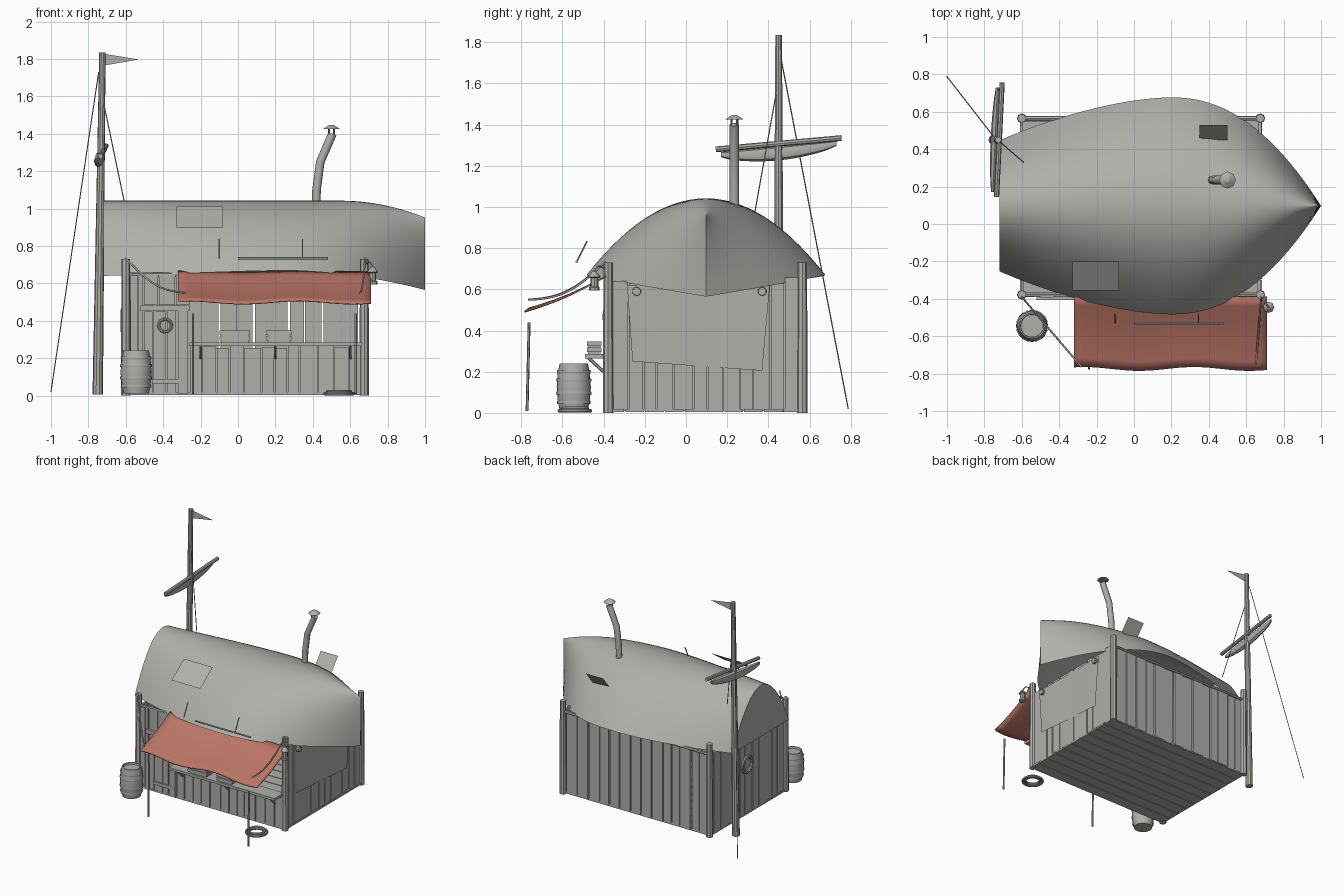
import bpy, bmesh, math, random
from mathutils import Vector, Matrix

random.seed(4)
if "Cube" in bpy.data.objects:
    bpy.data.objects.remove(bpy.data.objects["Cube"])


def material(name, rgb):
    m = bpy.data.materials.new(name)
    m.use_nodes = True
    m.diffuse_color = (*rgb, 1)
    m.node_tree.nodes["Principled BSDF"].inputs["Base Color"].default_value = (*rgb, 1)
    return m


GREY = material("weathered grey", (0.43, 0.43, 0.41))
RED = material("faded red cloth", (0.50, 0.18, 0.135))


def finish(name, bm, mat=GREY, smooth=False):
    mesh = bpy.data.meshes.new(name)
    bm.to_mesh(mesh)
    bm.free()
    ob = bpy.data.objects.new(name, mesh)
    bpy.context.collection.objects.link(ob)
    mesh.materials.append(mat)
    if smooth:
        bpy.ops.object.select_all(action="DESELECT")
        ob.select_set(True)
        bpy.context.view_layer.objects.active = ob
        bpy.ops.object.shade_smooth_by_angle(angle=math.radians(35))
    return ob


def add_box(bm, lo, hi):
    lo, hi = Vector(lo), Vector(hi)
    m = Matrix.Translation((lo + hi) / 2) @ Matrix.Diagonal((*(hi - lo), 1))
    bmesh.ops.create_cube(bm, size=1, matrix=m)


def add_rod(bm, a, b, r1, r2=None, sides=10):
    a, b = Vector(a), Vector(b)
    rot = (b - a).to_track_quat("Z", "Y").to_matrix().to_4x4()
    bmesh.ops.create_cone(bm, cap_ends=True, segments=sides, radius1=r1,
                          radius2=r1 if r2 is None else r2, depth=(b - a).length,
                          matrix=Matrix.Translation((a + b) / 2) @ rot)


def box(name, lo, hi):
    bm = bmesh.new()
    add_box(bm, lo, hi)
    return finish(name, bm)


def rod(name, a, b, r1, r2=None, sides=10):
    bm = bmesh.new()
    add_rod(bm, a, b, r1, r2, sides)
    return finish(name, bm, smooth=True)


def grid(name, fn, nu, nv, mat=GREY, smooth=True, caps=False):
    """Sheet through fn(u, v) with u and v from 0 to 1."""
    bm = bmesh.new()
    rows = [[bm.verts.new(fn(i / nu, j / nv)) for j in range(nv + 1)] for i in range(nu + 1)]
    for p, q in zip(rows, rows[1:]):
        for j in range(nv):
            bm.faces.new((p[j], q[j], q[j + 1], p[j + 1]))
    if caps:
        bm.faces.new(rows[0])
    bmesh.ops.remove_doubles(bm, verts=bm.verts, dist=1e-4)
    bmesh.ops.recalc_face_normals(bm, faces=bm.faces)
    return finish(name, bm, mat, smooth)


def lathe(name, profile, at, sides=20):
    def fn(u, v):
        r, z = profile[round(v * (len(profile) - 1))]
        a = u * math.tau
        return Vector(at) + Vector((r * math.cos(a), r * math.sin(a), z))
    return grid(name, fn, sides, len(profile) - 1)


def ring(name, at, big, small, rot=Matrix()):
    def fn(u, v):
        a, b = u * math.tau, v * math.tau
        r = big + small * math.cos(b)
        return Vector(at) + rot @ Vector((r * math.cos(a), r * math.sin(a), small * math.sin(b)))
    return grid(name, fn, 24, 8)


def tube(name, points, r, res=2):
    cu = bpy.data.curves.new(name, "CURVE")
    cu.dimensions, cu.bevel_depth, cu.bevel_resolution, cu.use_fill_caps = "3D", r, res, True
    sp = cu.splines.new("POLY")
    sp.points.add(len(points) - 1)
    for p, co in zip(sp.points, points):
        p.co = (*co, 1)
    cu.materials.append(GREY)
    ob = bpy.data.objects.new(name, cu)
    bpy.context.collection.objects.link(ob)
    return ob


def planks(name, axis, start, end, across, z0, z1, width=0.075, gap=0.005, wide=0.0):
    """Row of uneven upright boards along axis 0 (x) or 1 (y)."""
    bm, t, n = bmesh.new(), start, 0
    while t < end - 0.01:
        w = min(width * random.uniform(0.75, 1.25), end - t)
        c = across + random.uniform(-0.004, 0.004)
        top = z1 + random.uniform(-0.012, 0.008)
        lo, hi = [t, c - 0.008, z0], [t + w, c + 0.008, top]
        if axis:
            lo[:2], hi[:2] = lo[1::-1], hi[1::-1]
        add_box(bm, lo, hi)
        n += 1
        t += w + (wide if wide and n % 2 == 0 else gap)
    return finish(name, bm)


# Upturned hull used as the roof
def hull(u, v):
    x, s = -0.72 + 1.72 * u, 2 * v - 1
    if x > 0.2:
        k = (x - 0.2) / 0.8
        w, edge = 0.58 * (1 - k ** 2.17), 0.67 - 0.105 * k * k
    else:
        k = (0.2 - x) / 0.92
        w, edge = 0.58 - 0.23 * k ** 1.7, 0.67 - 0.03 * k
    ridge = 1.042 - 0.09 * max(0, (x - 0.55) / 0.45) ** 2
    return (x, 0.097 + w * s, edge + (ridge - edge) * (1 - s * s))


grid("hull_roof", hull, 40, 28, caps=True)
grid("roof_patch", lambda u, v: (-0.33 + 0.25 * u, -0.355 + 0.155 * v, 0.9 + 0.11 * v), 1, 1)
grid("open_hatch", lambda u, v: (0.35 + 0.15 * u, 0.45 + 0.08 * v, 0.875 + 0.1 * v), 1, 1)

# Floor boards
bm = bmesh.new()
for i in range(10):
    y = -0.39 + i * 0.096
    add_box(bm, (-0.61, y, 0.004), (0.685, y + 0.09, 0.018))
finish("floor_boards", bm)

# Corner posts, rails and board walls
for side, x in (("right", -0.6), ("left", 0.675)):
    for end, y in (("front", -0.378), ("back", 0.565)):
        rod(f"{end}_{side}_post", (x, y, 0), (x, y, 0.73), 0.026, 0.023, 8)
for end, y in (("front", -0.378), ("back", 0.565)):
    rod(f"{end}_top_rail", (-0.6, y, 0.645), (0.675, y, 0.645), 0.012, sides=8)
planks("back_wall", 0, -0.58, 0.66, 0.56, 0.01, 0.65, wide=0.012)
planks("left_wall", 1, -0.36, 0.55, 0.67, 0.01, 0.65)
planks("right_wall", 1, -0.36, 0.55, -0.6, 0.01, 0.65)
planks("counter_front", 0, -0.255, 0.655, -0.385, 0.01, 0.265)
planks("wall_above_door", 0, -0.5, -0.26, -0.385, 0.485, 0.65, width=0.08)
planks("wall_beside_door", 0, -0.575, -0.51, -0.385, 0.01, 0.65, width=0.03)

# Door
planks("door", 0, -0.5, -0.33, -0.385, 0.02, 0.46, width=0.055)
box("door_lintel", (-0.52, -0.405, 0.452), (-0.26, -0.38, 0.482))
box("door_jamb", (-0.32, -0.4, 0.01), (-0.268, -0.375, 0.455))
box("door_rail", (-0.46, -0.402, 0.065), (-0.27, -0.39, 0.09))
turn_x = Matrix.Rotation(math.pi / 2, 4, "X")
turn_y = Matrix.Rotation(math.pi / 2, 4, "Y")
ring("door_porthole", (-0.39, -0.396, 0.375), 0.034, 0.008, turn_x)
ring("side_porthole", (-0.615, 0.12, 0.40), 0.06, 0.012, turn_y)

# Counter shelf and goods
box("counter_shelf", (-0.26, -0.49, 0.265), (0.66, -0.37, 0.285))
for i, x in enumerate((-0.2, 0.2, 0.6)):
    rod(f"shelf_bracket_{i}", (x, -0.4, 0.2), (x, -0.475, 0.268), 0.008, sides=6)
for i, (x0, x1) in enumerate(((-0.1, 0.065), (0.15, 0.285))):
    bm = bmesh.new()
    add_box(bm, (x0 + 0.01, -0.475, 0.285), (x1 - 0.01, -0.415, 0.335))
    for z in (0.295, 0.325):
        add_box(bm, (x0, -0.482, z), (x1, -0.41, z + 0.022))
    finish(f"counter_crate_{i}", bm)

# Hung cloth and beam ends on the left wall
grid("wall_cloth", lambda u, v: (0.688 + 0.004 * math.sin(9 * u),
     (-0.26 + 0.63 * u) * (1 + 0.1 * v), (0.25 - 0.045 * u) * (1 - v) + 0.62 * v), 8, 4)
for i, y in enumerate((-0.24, 0.37)):
    rod(f"beam_end_{i}", (0.66, y, 0.59), (0.71, y, 0.59), 0.024, 0.02)

# Awning with poles, stays and lashing bar
def awning(u, v):
    wave = 0.008 * math.sin(11 * u + 1) * (0.3 + v)
    return (-0.32 + 1.03 * u, -0.39 - 0.385 * v + wave,
            0.668 - 0.165 * v - 0.015 * math.sin(math.pi * v) + 0.8 * wave)


cloth = grid("awning", awning, 20, 8, RED)
cloth.modifiers.new("thickness", "SOLIDIFY").thickness = 0.008
for side, x in (("right", -0.24), ("left", 0.63)):
    rod(f"awning_pole_{side}", (x, -0.772, 0.01), (x, -0.762, 0.44), 0.007, sides=6)
for side, a, b in (("right", (-0.6, -0.39, 0.735), (-0.28, -0.765, 0.55)),
                   ("left", (0.68, -0.39, 0.735), (0.652, -0.75, 0.55))):
    pts = [Vector(a).lerp(Vector(b), i / 10) - Vector((0, 0, 0.05 * math.sin(math.pi * i / 10)))
           for i in range(11)]
    tube(f"awning_stay_{side}", pts, 0.005)
rod("lashing_bar", (0, -0.53, 0.735), (0.48, -0.53, 0.735), 0.007, sides=6)
for i, x in enumerate((-0.1, 0.345)):
    rod(f"lashing_hook_{i}", (x, -0.53, 0.735), (x, -0.48, 0.835), 0.004, sides=6)

# Mast, flag, yard, furled sail and ropes
MAST = (-0.735, 0.45)
rod("mast", (-0.75, MAST[1], 0.005), (-0.725, MAST[1], 1.835), 0.028, 0.017, 10)
bm = bmesh.new()
bm.faces.new([bm.verts.new((x, MAST[1], z)) for x, z in
              ((-0.715, 1.765), (-0.53, 1.797), (-0.715, 1.827))])
finish("pennant", bm)
rod("yard", (-0.735, 0.145, 1.28), (-0.705, 0.755, 1.335), 0.014, sides=8)


def furled(u, v):
    a, bulge = v * math.tau, 0.35 + 0.65 * math.sin(math.pi * u) ** 0.7
    return (-0.755 + 0.025 * u + 0.024 * bulge * math.cos(a), 0.17 + 0.56 * u,
            1.265 + 0.055 * u - 0.03 * bulge + 0.036 * bulge * math.sin(a))


grid("furled_sail", furled, 14, 8)
tube("long_rope", [(-0.745, 0.46, 1.73), (-1, 0.788, 0.02)], 0.003, 1)
tube("short_rope", [(-0.73, 0.45, 1.62), (-0.59, 0.33, 0.95)], 0.003, 1)

# Stove pipe with rain cap
tube("stove_pipe", [(0.415, 0.235, 0.93), (0.42, 0.235, 1.1), (0.44, 0.235, 1.25),
                    (0.505, 0.235, 1.4)], 0.023)
rod("pipe_cap", (0.5, 0.235, 1.425), (0.5, 0.235, 1.447), 0.045, 0.012, 8)
for i in range(4):
    a = i * math.pi / 2 + 0.6
    x, y = 0.5 + 0.02 * math.cos(a), 0.235 + 0.02 * math.sin(a)
    rod(f"cap_leg_{i}", (x, y, 1.385), (x, y, 1.428), 0.003, sides=4)

# Barrel
SPOT = (-0.545, -0.545, 0)
lathe("barrel", [(0, 0.012), (0.068, 0.012), (0.078, 0.06), (0.083, 0.125), (0.078, 0.19),
                 (0.069, 0.24), (0.062, 0.24), (0.06, 0.225), (0, 0.225)], SPOT)
for i, z in enumerate((0.05, 0.095, 0.16, 0.2)):
    r = 0.085 - 0.8 * (z - 0.125) ** 2
    lathe(f"barrel_hoop_{i}", [(r, z - 0.008), (r + 0.002, z), (r, z + 0.008)], SPOT)

# Coiled rope on the ground
for i, (r, z) in enumerate(((0.075, 0.01), (0.055, 0.011), (0.06, 0.022))):
    ring(f"rope_coil_{i}", (0.54, -0.54, z), r, 0.009)

# Lantern hung from the front left post
lathe("lantern", [(0, 0.595), (0.026, 0.595), (0.026, 0.61), (0.019, 0.615), (0.019, 0.655),
                  (0.03, 0.66), (0.012, 0.685), (0, 0.69)], (0.72, -0.445, 0), 8)
tube("lantern_hook", [(0.675, -0.39, 0.7), (0.705, -0.425, 0.715), (0.72, -0.445, 0.69)], 0.004)
